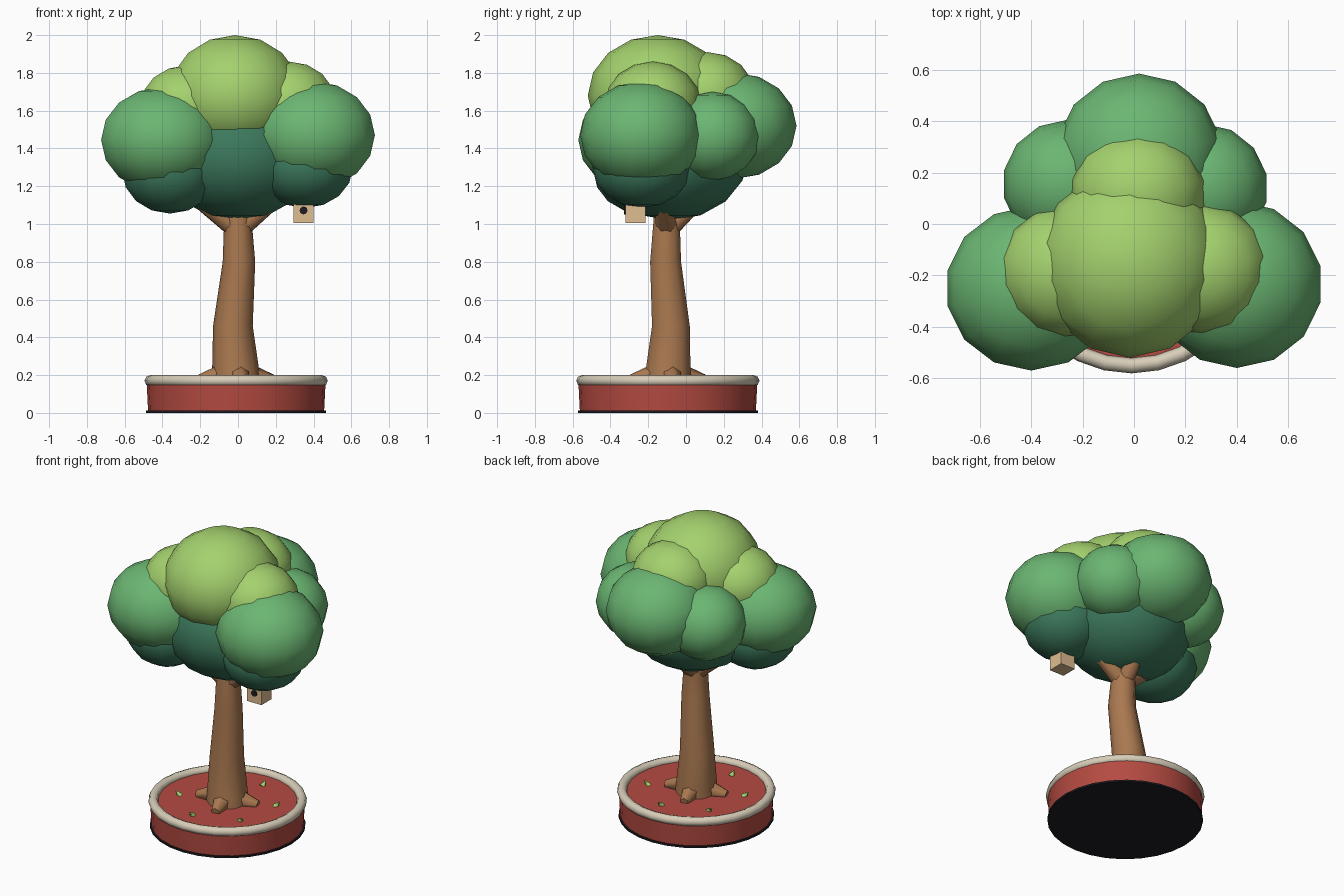
import bpy, bmesh
from math import sin, cos, pi, radians
from mathutils import Vector, Matrix

default = bpy.data.objects.get("Cube")
if default:
    bpy.data.objects.remove(default, do_unlink=True)


def material(name, rgb):
    m = bpy.data.materials.new(name)
    m.use_nodes = True
    m.diffuse_color = (*rgb, 1)
    m.node_tree.nodes["Principled BSDF"].inputs["Base Color"].default_value = (*rgb, 1)
    return m


LIGHT = material("light leaf green", (0.37, 0.64, 0.155))
MID = material("middle leaf green", (0.147, 0.468, 0.17))
DARK = material("dark leaf green", (0.045, 0.19, 0.107))
BARK = material("bark brown", (0.40, 0.19, 0.08))
RED = material("terracotta red", (0.456, 0.07, 0.053))
CREAM = material("cream", (0.68, 0.61, 0.48))
WOOD = material("pale wood", (0.73, 0.51, 0.28))
BLACK = material("near black", (0.013, 0.011, 0.015))


def finish(name, bm, mat, angle=40):
    bmesh.ops.recalc_face_normals(bm, faces=bm.faces)
    mesh = bpy.data.meshes.new(name)
    bm.to_mesh(mesh)
    bm.free()
    mesh.materials.append(mat)
    ob = bpy.data.objects.new(name, mesh)
    bpy.context.collection.objects.link(ob)
    if angle:
        bpy.ops.object.select_all(action='DESELECT')
        ob.select_set(True)
        bpy.context.view_layer.objects.active = ob
        bpy.ops.object.shade_smooth_by_angle(angle=radians(angle))
    return ob


def loft(name, rings, sides, mat, closed=False, angle=40):
    """Join horizontal circles given as (x, y, z, radius)."""
    bm = bmesh.new()
    loops = [[bm.verts.new((x + r * cos(2 * pi * i / sides),
                            y + r * sin(2 * pi * i / sides), z))
              for i in range(sides)] for x, y, z, r in rings]
    pairs = list(zip(loops, loops[1:]))
    if closed:
        pairs.append((loops[-1], loops[0]))
    else:
        bm.faces.new(loops[0])
        bm.faces.new(loops[-1])
    for a, b in pairs:
        for i in range(sides):
            j = (i + 1) % sides
            bm.faces.new((a[i], a[j], b[j], b[i]))
    return finish(name, bm, mat, angle)


def limb(name, start, end, r1, r2, sides, mat, angle=60):
    """Tapered cone between two points."""
    start, end = Vector(start), Vector(end)
    axis = end - start
    turn = axis.to_track_quat('Z', 'Y').to_matrix().to_4x4()
    bm = bmesh.new()
    bmesh.ops.create_cone(bm, cap_ends=True, segments=sides, radius1=r1, radius2=r2,
                          depth=axis.length,
                          matrix=Matrix.Translation((start + end) / 2) @ turn)
    return finish(name, bm, mat, angle)


def puff(name, centre, size, mat):
    bm = bmesh.new()
    bmesh.ops.create_uvsphere(bm, u_segments=14, v_segments=8, radius=1,
                              matrix=Matrix.Translation(centre) @ Matrix.Diagonal((*size, 1)))
    return finish(name, bm, mat, 80)


# Round planter with dark foot and cream rim
PX, PY, SOIL = -0.01, -0.096, 0.168
loft("planter_foot", [(PX, PY, 0, 0.476), (PX, PY, 0.012, 0.476)], 28, BLACK)
loft("planter_body", [(PX, PY, 0.01, 0.466), (PX, PY, SOIL, 0.474)], 28, RED)
loft("planter_rim", [(PX, PY, 0.17 + 0.03 * sin(k * pi / 4), 0.455 + 0.03 * cos(k * pi / 4))
                     for k in range(8)], 28, CREAM, closed=True, angle=80)

# Sprouts scattered in a ring on the planter top
for k in range(6):
    a = radians(20 + 60 * k)
    d = Vector((cos(a), sin(a), 0))
    base = Vector((PX, PY, SOIL - 0.004)) + d * 0.3
    limb(f"sprout_{k + 1}", base, base + d * 0.03 + Vector((0, 0, 0.034)), 0.02, 0.002, 6, LIGHT)

# Gently bent trunk
loft("trunk", [(PX, PY, 0.15, 0.13), (-0.012, -0.095, 0.22, 0.125), (-0.027, -0.08, 0.46, 0.105),
               (0.005, -0.108, 0.8, 0.086), (0, -0.103, 1.0, 0.074), (0, -0.1, 1.2, 0.07)],
     10, BARK, angle=60)

# Roots
for k in range(4):
    a = radians(13 + 90 * k)
    d = Vector((cos(a), sin(a), 0))
    base = Vector((PX, PY, 0))
    limb(f"root_{k + 1}", base + d * 0.06 + Vector((0, 0, 0.2)),
         base + d * 0.2 + Vector((0, 0, 0.175)), 0.065, 0.028, 6, BARK)

# Branches reaching into the crown
fork = (0, -0.1, 0.97)
limb("branch_right", fork, (-0.3, -0.14, 1.2), 0.06, 0.04, 7, BARK)
limb("branch_left", fork, (0.28, -0.13, 1.2), 0.06, 0.04, 7, BARK)
limb("branch_back", fork, (0.02, 0.14, 1.2), 0.06, 0.04, 7, BARK)

# Crown: dark underside, middle ring, light top
puff("crown_core", (0, -0.08, 1.36), (0.42, 0.41, 0.34), DARK)
puff("crown_under_right", (-0.36, -0.23, 1.28), (0.26, 0.26, 0.225), DARK)
puff("crown_under_left", (0.355, -0.235, 1.3), (0.26, 0.26, 0.215), DARK)
puff("crown_side_left", (0.4, -0.235, 1.47), (0.333, 0.325, 0.285), MID)
puff("crown_side_right", (-0.4, -0.25, 1.445), (0.333, 0.32, 0.28), MID)
puff("crown_back", (0.02, 0.265, 1.52), (0.325, 0.32, 0.28), MID)
puff("crown_back_left", (0.27, 0.14, 1.465), (0.251, 0.25, 0.235), MID)
puff("crown_back_right", (-0.26, 0.155, 1.465), (0.251, 0.25, 0.235), MID)
puff("crown_top", (-0.015, -0.15, 1.68), (0.36, 0.37, 0.32), LIGHT)
puff("crown_top_back", (0.015, 0.115, 1.68), (0.265, 0.25, 0.23), LIGHT)
puff("crown_top_left", (0.27, -0.175, 1.635), (0.256, 0.255, 0.225), LIGHT)
puff("crown_top_right", (-0.27, -0.185, 1.62), (0.256, 0.255, 0.22), LIGHT)

# Bird box hanging below the crown, with its entrance hole
box = Vector((0.347, -0.268, 1.06))
bm = bmesh.new()
bmesh.ops.create_cube(bm, size=0.107, matrix=Matrix.Translation(box))
finish("bird_box", bm, WOOD, 0)
hole = box + Vector((0, -0.05, 0.012))
limb("bird_box_hole", hole, hole + Vector((0, -0.009, 0)), 0.021, 0.021, 12, BLACK)
